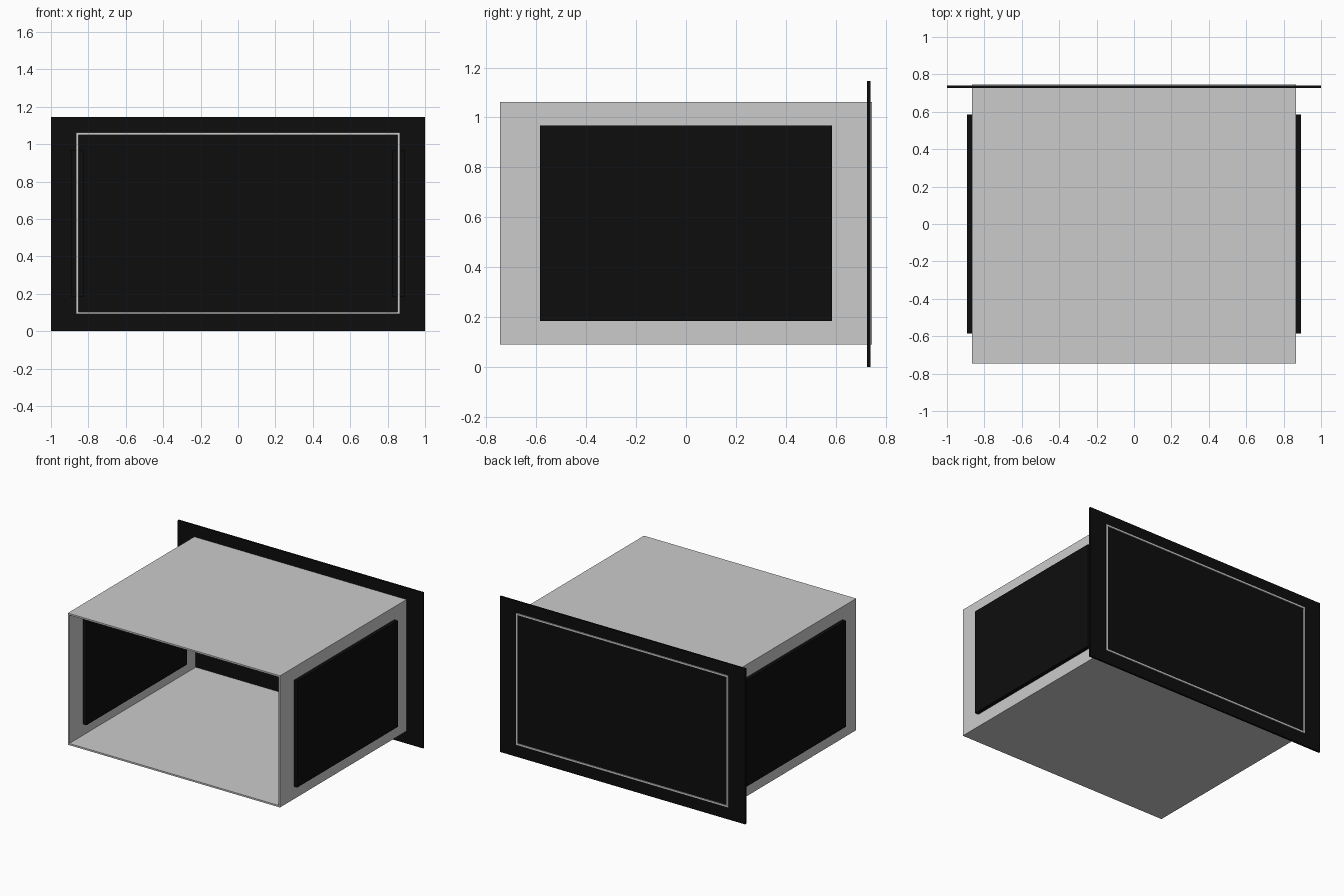
import bpy, bmesh

if "Cube" in bpy.data.objects:
    bpy.data.objects.remove(bpy.data.objects["Cube"])

black = bpy.data.materials.new("black")
black.diffuse_color = (0.004, 0.004, 0.004, 1)
black.use_nodes = True
black.node_tree.nodes["Principled BSDF"].inputs["Base Color"].default_value = black.diffuse_color


def finish(bm, name, mat=None):
    bmesh.ops.recalc_face_normals(bm, faces=bm.faces)
    mesh = bpy.data.meshes.new(name)
    bm.to_mesh(mesh)
    bm.free()
    if mat:
        mesh.materials.append(mat)
    obj = bpy.data.objects.new(name, mesh)
    bpy.context.collection.objects.link(obj)
    return obj


def box(name, lo, hi, mat=None):
    bm = bmesh.new()
    bmesh.ops.create_cube(bm, size=1)
    for v in bm.verts:
        v.co = [(a + b) / 2 + c * (b - a) for a, b, c in zip(lo, hi, v.co)]
    return finish(bm, name, mat)


def sleeve(name, half_x, z0, z1, y0, y1, t):
    """Open rectangular tube running along y with wall thickness t."""
    bm = bmesh.new()
    rings = []
    for y in (y0, y1):
        for d in (0, t):
            x, a, b = half_x - d, z0 + d, z1 - d
            rings.append([bm.verts.new((px, y, pz)) for px, pz in
                          ((-x, a), (x, a), (x, b), (-x, b))])
    front_out, front_in, back_out, back_in = rings
    for p, q in ((front_out, front_in), (front_in, back_in),
                 (back_in, back_out), (back_out, front_out)):
        for i in range(4):
            j = (i + 1) % 4
            bm.faces.new((p[i], p[j], q[j], q[i]))
    return finish(bm, name)


# Thin-walled housing, open at the front
sleeve("housing_sleeve", 0.865, 0.091, 1.061, -0.746, 0.746, 0.012)

# Back flange plate; the sleeve pokes slightly through it
box("back_plate", (-1, 0.726, 0), (1, 0.740, 1.146), black)

# Side pads, proud of the wall both outside and inside
for side, s in (("left", -1), ("right", 1)):
    xs = sorted((s * 0.825, s * 0.893))
    box(f"{side}_side_panel", (xs[0], -0.585, 0.184), (xs[1], 0.585, 0.967), black)
